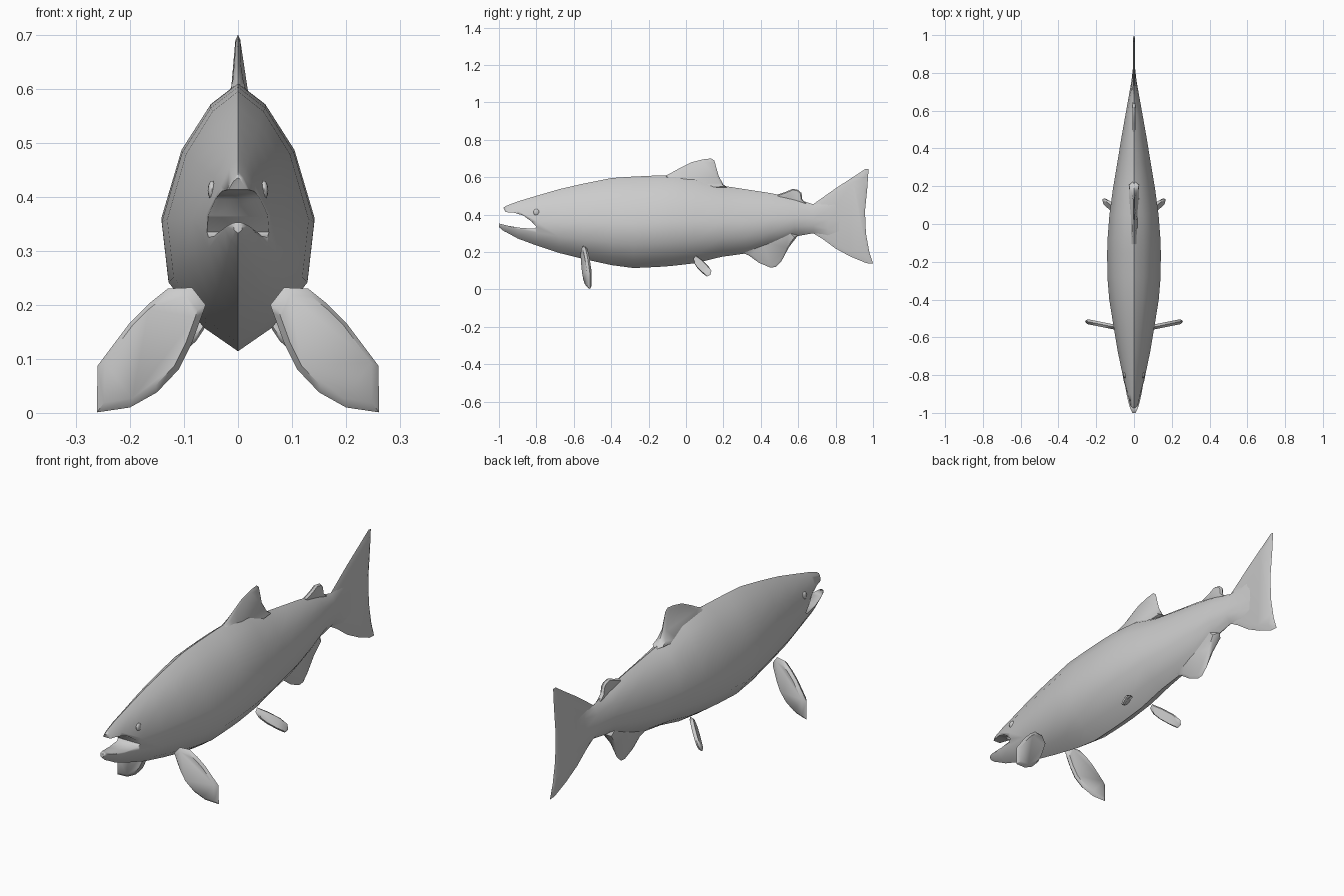
import bpy, bmesh
from mathutils import Vector


def finish(name, bm, angle=0.9):
    bmesh.ops.recalc_face_normals(bm, faces=bm.faces)
    me = bpy.data.meshes.new(name)
    bm.to_mesh(me)
    bm.free()
    me.shade_smooth()
    me.set_sharp_from_angle(angle=angle)
    ob = bpy.data.objects.new(name, me)
    bpy.context.collection.objects.link(ob)
    return ob


def mirror(ob):
    mod = ob.modifiers.new("mirror", 'MIRROR')
    mod.use_axis = (True, False, False)


def fin(name, outline, thick, place, normal):
    """Thin blade: sharp rim from the outline, raised inset face on each side."""
    bm = bmesh.new()
    n = len(outline)
    cu = sum(p[0] for p in outline) / n
    cv = sum(p[1] for p in outline) / n
    rim = [bm.verts.new(place(u, v)) for u, v in outline]
    for side in (1, -1):
        ring = []
        for u, v in outline:
            a, b = cu + (u - cu) * 0.86, cv + (v - cv) * 0.86
            t = thick(a, b) if callable(thick) else thick
            ring.append(bm.verts.new(Vector(place(a, b)) + Vector(normal).normalized() * t * side))
        for i in range(n):
            j = (i + 1) % n
            bm.faces.new((rim[i], rim[j], ring[j], ring[i]))
        bm.faces.new(ring)
    return finish(name, bm)


# Body: stations (y, bottom z, top z, half width) with one pointed cross-section
stations = [(-1.0, 0.333, 0.356, 0.008), (-0.975, 0.312, 0.437, 0.022),
            (-0.96, 0.305, 0.447, 0.028), (-0.9, 0.272, 0.47, 0.043),
            (-0.8, 0.235, 0.50, 0.06), (-0.68, 0.195, 0.535, 0.085),
            (-0.55, 0.163, 0.565, 0.107), (-0.4, 0.13, 0.595, 0.131),
            (-0.28, 0.114, 0.603, 0.141), (-0.15, 0.12, 0.609, 0.142),
            (-0.08, 0.125, 0.61, 0.14), (0.05, 0.14, 0.60, 0.13),
            (0.19, 0.174, 0.555, 0.111), (0.32, 0.192, 0.535, 0.089),
            (0.45, 0.232, 0.515, 0.068), (0.58, 0.282, 0.487, 0.045),
            (0.68, 0.30, 0.455, 0.027), (0.76, 0.27, 0.475, 0.013),
            (0.85, 0.23, 0.52, 0.003)]
half = [(0, 0), (0.45, 0.09), (0.91, 0.26), (1, 0.49), (0.735, 0.75), (0.36, 0.92), (0, 1)]
section = half + [(-w, t) for w, t in half[-2:0:-1]]
bm = bmesh.new()
rings = [[bm.verts.new((w * hw, y, lo + t * (hi - lo))) for w, t in section]
         for y, lo, hi, hw in stations]
m = len(section)
for a, b in zip(rings, rings[1:]):
    for i in range(m):
        bm.faces.new((a[i], a[(i + 1) % m], b[(i + 1) % m], b[i]))
bm.faces.new(rings[0])
bm.faces.new(rings[-1])
body = finish("body", bm)

# Open mouth cut between the jaws
mouth = [(-1.1, 0.352), (-1.0, 0.352), (-0.95, 0.34), (-0.88, 0.328), (-0.81, 0.325),
         (-0.8, 0.335), (-0.825, 0.362), (-0.87, 0.395), (-0.92, 0.41), (-0.965, 0.413),
         (-0.976, 0.435), (-1.1, 0.46)]
bm = bmesh.new()
l, r = [[bm.verts.new((x, y, z)) for y, z in mouth] for x in (-0.2, 0.2)]
for i in range(len(mouth)):
    j = (i + 1) % len(mouth)
    bm.faces.new((l[i], l[j], r[j], r[i]))
bm.faces.new(l)
bm.faces.new(r)
cutter = finish("mouth_cutter", bm)
cutter.hide_render = True
cut = body.modifiers.new("mouth", 'BOOLEAN')
cut.operation = 'DIFFERENCE'
cut.solver = 'EXACT'
cut.object = cutter
bpy.context.view_layer.objects.active = body
bpy.ops.object.modifier_apply(modifier=cut.name)
bpy.data.objects.remove(cutter)


# Fins on the centre plane
def centre(u, v):
    return (0, u, v)


fin("dorsal_fin", [(-0.13, 0.60), (-0.09, 0.617), (-0.03, 0.65), (0.03, 0.68), (0.09, 0.695),
                   (0.135, 0.70), (0.152, 0.688), (0.175, 0.605), (0.2, 0.56), (0.23, 0.54),
                   (0.1, 0.53), (-0.05, 0.55)],
    lambda u, v: 0.005 + max(0, 0.635 - v) * 0.25, centre, (1, 0, 0))
fin("adipose_fin", [(0.48, 0.504), (0.53, 0.52), (0.57, 0.538), (0.6, 0.532), (0.618, 0.515),
                    (0.622, 0.48), (0.65, 0.455), (0.6, 0.43), (0.5, 0.46)],
    0.009, centre, (1, 0, 0))
fin("anal_fin", [(0.29, 0.2), (0.335, 0.182), (0.39, 0.142), (0.45, 0.117), (0.478, 0.119),
                 (0.51, 0.15), (0.55, 0.225), (0.6, 0.29), (0.56, 0.33), (0.4, 0.27)],
    lambda u, v: 0.006 + max(0, v - 0.17) * 0.15, centre, (1, 0, 0))
fin("tail_fin", [(0.64, 0.43), (0.68, 0.455), (0.8, 0.54), (0.9, 0.605), (0.96, 0.645),
                 (0.976, 0.642), (0.97, 0.55), (0.957, 0.42), (0.962, 0.3), (0.98, 0.2),
                 (1.0, 0.138), (0.965, 0.14), (0.88, 0.175), (0.8, 0.218), (0.73, 0.27),
                 (0.68, 0.30), (0.64, 0.32)],
    0.006, centre, (1, 0, 0))

# Paired fins
mirror(fin("pectoral_fins", [(0.06, 0.2), (0.085, 0.232), (0.13, 0.23), (0.165, 0.202),
                             (0.2, 0.167), (0.26, 0.087), (0.261, 0.001), (0.2, 0.01),
                             (0.15, 0.038), (0.11, 0.08), (0.085, 0.13), (0.065, 0.185)],
           0.013, lambda u, v: (u, -0.55 + 0.2 * (u - 0.08), v), (-0.2, 1, 0)))


def pelvic(u, v):
    return (0.055 + 0.6 * (u - 0.04) + 0.6 * (0.175 - v), u, v)


mirror(fin("pelvic_fins", [(0.04, 0.165), (0.055, 0.18), (0.085, 0.158), (0.12, 0.125),
                           (0.136, 0.098), (0.13, 0.078), (0.112, 0.068), (0.09, 0.085),
                           (0.06, 0.115), (0.043, 0.14)],
           0.008, pelvic, (1, -0.6, 0.6)))

# Eyes
bm = bmesh.new()
bmesh.ops.create_uvsphere(bm, u_segments=12, v_segments=8, radius=0.016)
bmesh.ops.scale(bm, vec=(0.5, 1, 1.1), verts=bm.verts)
bmesh.ops.translate(bm, vec=(0.048, -0.8, 0.412), verts=bm.verts)
mirror(finish("eyes", bm))
